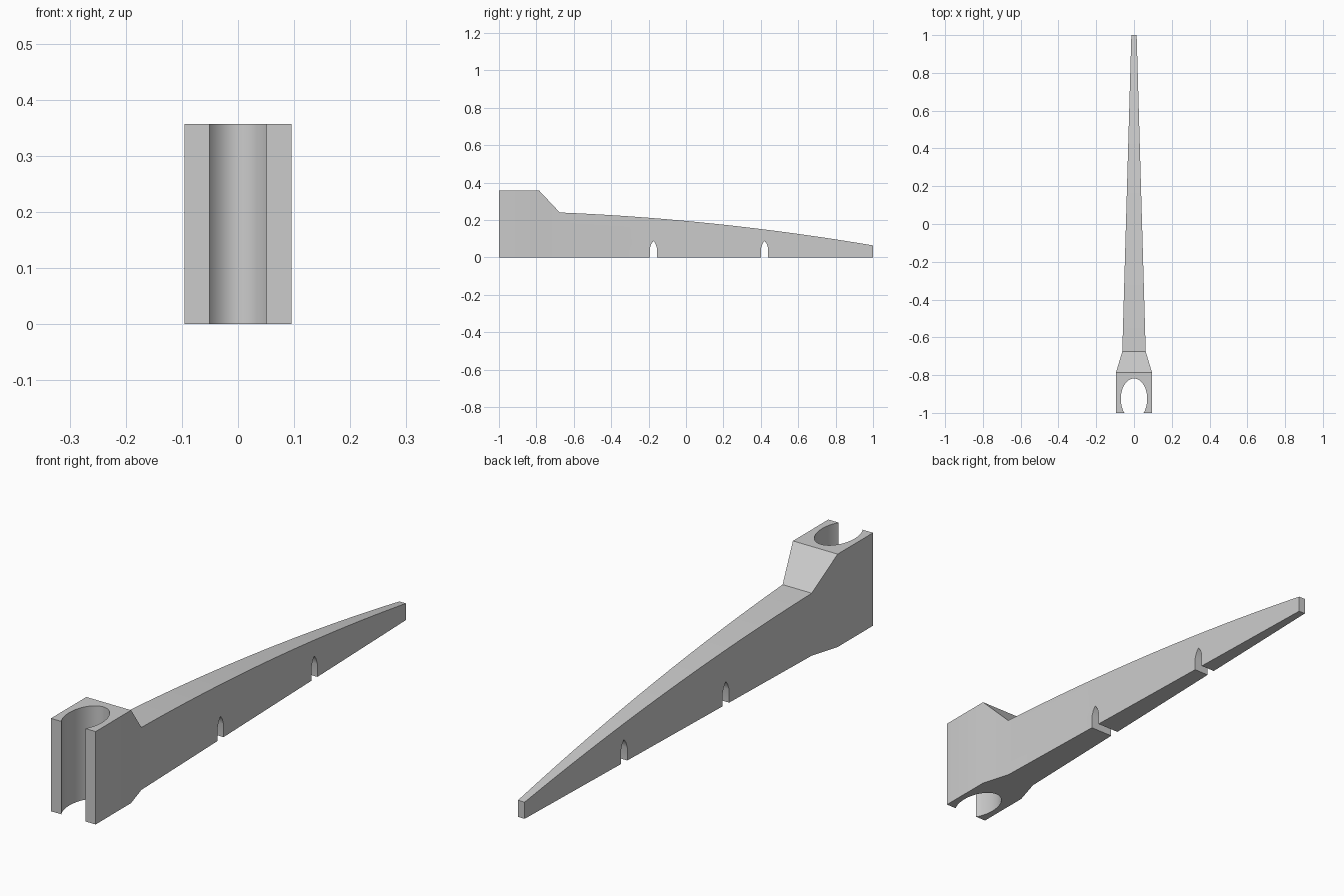
import bpy
import bmesh
import math
from mathutils import Matrix

if "Cube" in bpy.data.objects:
    bpy.data.objects.remove(bpy.data.objects["Cube"], do_unlink=True)

HEAD_END, ARM_START = -0.785, -0.675
HEAD_TOP, ARM_TOP = 0.357, 0.24
HEAD_W, ARM_W, TIP_W = 0.095, 0.062, 0.014


def half_width(y):
    """Half width of the bracket along its length."""
    if y <= HEAD_END:
        return HEAD_W
    if y <= ARM_START:
        t = (y - HEAD_END) / (ARM_START - HEAD_END)
        return HEAD_W + t * (ARM_W - HEAD_W)
    t = (y - ARM_START) / (1 - ARM_START)
    return ARM_W + t * (TIP_W - ARM_W)


def notch(y):
    """Pointed arch cut into the underside, listed from back to front."""
    half = [(0.019, 0), (0.019, 0.05), (0.011, 0.073)]
    return ([(y + d, z) for d, z in half] + [(y, 0.088)]
            + [(y - d, z) for d, z in reversed(half)])


# Side profile: head, slope, curved top edge, then the notched underside
profile = [(-1, 0), (-1, HEAD_TOP), (HEAD_END, HEAD_TOP)]
STEPS = 24
for i in range(STEPS + 1):
    t = i / STEPS
    profile.append((ARM_START + t * (1 - ARM_START),
                    ARM_TOP - 0.069 * t - 0.107 * t * t))
profile += [(1, 0)] + notch(0.42) + notch(-0.174)

# Extrude across x, split at the width changes, then taper
bm = bmesh.new()
face = bm.faces.new([bm.verts.new((-1, y, z)) for y, z in profile])
extruded = bmesh.ops.extrude_face_region(bm, geom=[face])["geom"]
bmesh.ops.translate(bm, vec=(2, 0, 0),
                    verts=[v for v in extruded if isinstance(v, bmesh.types.BMVert)])
for y in (HEAD_END, ARM_START):
    bmesh.ops.bisect_plane(bm, geom=bm.verts[:] + bm.edges[:] + bm.faces[:],
                           dist=1e-5, plane_co=(0, y, 0), plane_no=(0, 1, 0))
for v in bm.verts:
    v.co.x = math.copysign(half_width(v.co.y), v.co.x)
bmesh.ops.recalc_face_normals(bm, faces=bm.faces[:])
mesh = bpy.data.meshes.new("bracket_arm")
bm.to_mesh(mesh)
bm.free()
arm = bpy.data.objects.new("bracket_arm", mesh)
bpy.context.collection.objects.link(arm)

# Oval clip slot, open at the front of the head
bm = bmesh.new()
bmesh.ops.create_cone(bm, cap_ends=True, segments=64, radius1=1, radius2=1, depth=1,
                      matrix=Matrix.Translation((0, -0.926, 0.18))
                      @ Matrix.Diagonal((0.07, 0.108, 0.6, 1)))
slot_mesh = bpy.data.meshes.new("slot_cutter")
bm.to_mesh(slot_mesh)
bm.free()
slot = bpy.data.objects.new("slot_cutter", slot_mesh)
slot.hide_render = True
bpy.context.collection.objects.link(slot)

cut = arm.modifiers.new("slot", "BOOLEAN")
cut.operation = "DIFFERENCE"
cut.solver = "EXACT"
cut.object = slot
bpy.ops.object.select_all(action="DESELECT")
arm.select_set(True)
bpy.context.view_layer.objects.active = arm
bpy.ops.object.modifier_apply(modifier=cut.name)
bpy.data.objects.remove(slot, do_unlink=True)

# Plain grey plastic
grey = bpy.data.materials.new("grey_plastic")
grey.use_nodes = True
colour = (0.6, 0.6, 0.6, 1)
grey.diffuse_color = colour
grey.node_tree.nodes["Principled BSDF"].inputs["Base Color"].default_value = colour
arm.data.materials.clear()
arm.data.materials.append(grey)

# Smooth curves, crisp corners, flat large faces
bpy.ops.object.shade_smooth_by_angle(angle=math.radians(30))
weighted = arm.modifiers.new("weighted_normals", "WEIGHTED_NORMAL")
weighted.keep_sharp = True
